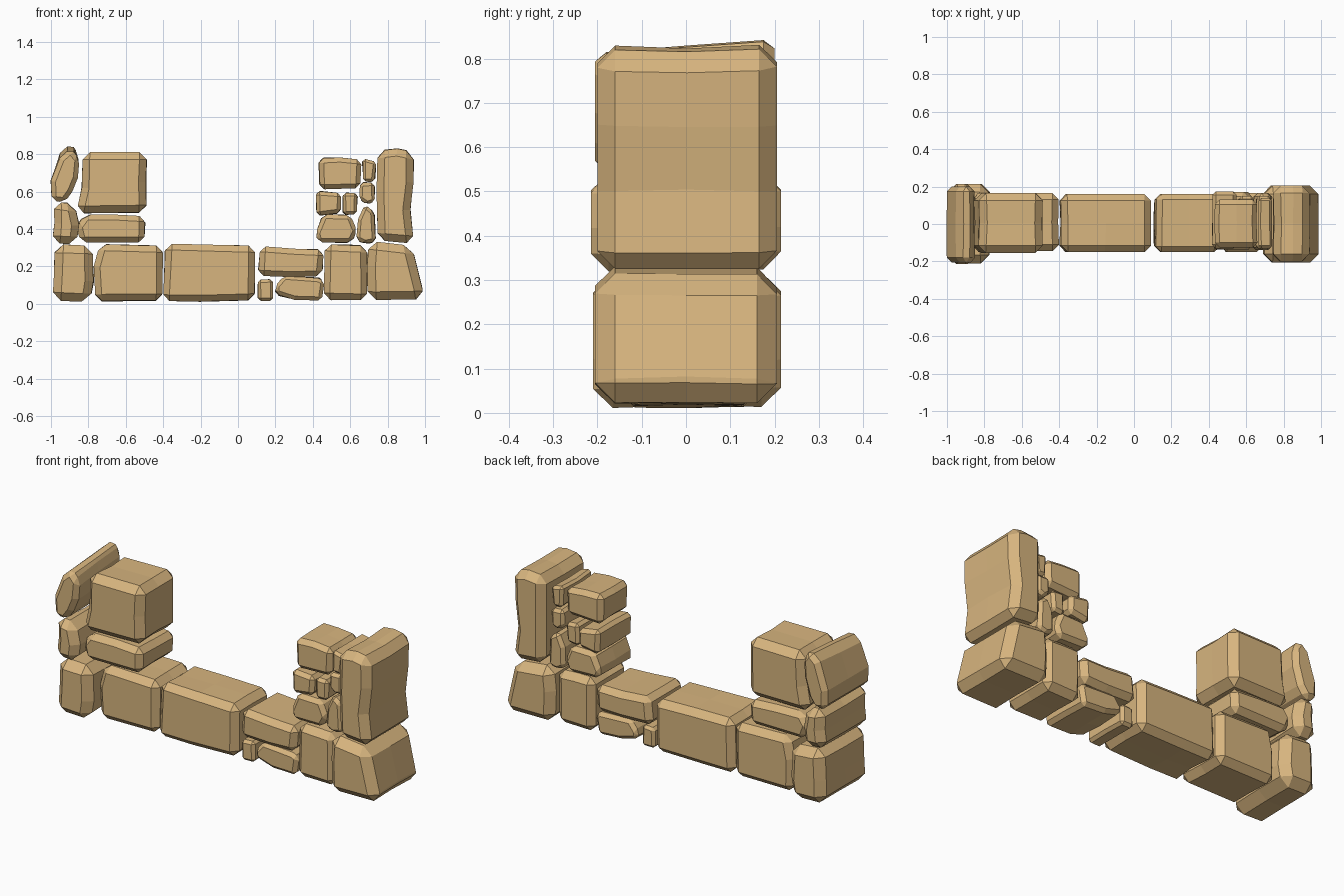
import bpy, bmesh, math, random
from mathutils import Vector

random.seed(4)
sand = bpy.data.materials.new("sandstone")
sand.diffuse_color = (0.68, 0.46, 0.21, 1)


def stone(name, outline, y0, y1, chamfer, waist=0.985, rise=0.0, jitter=0.004):
    """Extrude an (x, z) outline along y in three sections and chamfer its sharp edges."""
    bm = bmesh.new()
    cx = sum(p[0] for p in outline) / len(outline)
    cz = sum(p[1] for p in outline) / len(outline)
    rings = []
    for t, s in ((0, 1), (0.5, waist), (1, 1)):
        ring = []
        for x, z in outline:
            lift = rise * (t - 1) if z > cz else 0
            ring.append(bm.verts.new((cx + (x - cx) * s + random.uniform(-jitter, jitter),
                                      y0 + (y1 - y0) * t,
                                      cz + (z - cz) * s + lift + random.uniform(-jitter, jitter))))
        rings.append(ring)
    n = len(outline)
    for a, b in zip(rings, rings[1:]):
        for i in range(n):
            j = (i + 1) % n
            bm.faces.new((a[i], a[j], b[j], b[i]))
    bm.faces.new(rings[0][::-1])
    bm.faces.new(rings[-1])
    bmesh.ops.recalc_face_normals(bm, faces=bm.faces)
    bm.normal_update()
    sharp = [e for e in bm.edges if e.calc_face_angle(0) > math.radians(35)]
    bmesh.ops.bevel(bm, geom=sharp, offset=chamfer, segments=1, profile=0.5,
                    affect='EDGES', clamp_overlap=True)
    bmesh.ops.recalc_face_normals(bm, faces=bm.faces)
    me = bpy.data.meshes.new(name)
    bm.to_mesh(me)
    bm.free()
    me.materials.append(sand)
    ob = bpy.data.objects.new(name, me)
    bpy.context.collection.objects.link(ob)
    return ob


# bottom course
stone("left_corner_base", [(-.99, .02), (-.79, .01), (-.77, .12), (-.78, .31), (-.98, .32), (-.985, .15)], -.21, .215, .045)
stone("base_block_left", [(-.765, .015), (-.405, .015), (-.40, .31), (-.74, .32), (-.77, .2)], -.145, .165, .035)
stone("base_block_middle", [(-.40, .015), (-.2, .01), (.09, .02), (.095, .31), (-.15, .315), (-.39, .32)], -.15, .16, .035)
stone("base_slab", [(.105, .15), (.3, .145), (.45, .15), (.46, .29), (.3, .295), (.12, .305)], -.15, .16, .03)
stone("base_pebble", [(.105, .015), (.185, .015), (.185, .13), (.105, .13)], -.13, .13, .015)
stone("base_wedge", [(.2, .05), (.3, .025), (.445, .02), (.46, .12), (.43, .14), (.245, .15), (.195, .09)], -.14, .15, .025)
stone("base_block_right", [(.46, .02), (.69, .02), (.69, .31), (.58, .315), (.465, .32)], -.15, .165, .035)
stone("right_corner_base", [(.695, .02), (.995, .02), (.985, .08), (.93, .31), (.70, .335), (.69, .2)], -.205, .205, .05)

# left pillar
stone("left_corner_middle", [(-.995, .325), (-.865, .32), (-.85, .42), (-.875, .535), (-.985, .545), (-.98, .43)], -.215, .215, .04)
stone("left_corner_top", [(-.995, .55), (-.93, .54), (-.885, .60), (-.855, .70), (-.85, .80), (-.895, .86), (-.955, .81), (-1.0, .66)], -.205, .2, .025, rise=.03)
stone("left_slab", [(-.84, .33), (-.5, .33), (-.495, .465), (-.66, .475), (-.82, .475), (-.865, .41)], -.15, .165, .03)
stone("left_large_block", [(-.865, .485), (-.49, .485), (-.49, .65), (-.485, .81), (-.83, .81), (-.84, .62)], -.155, .165, .04)

# right pillar
stone("right_tall_stone", [(.745, .335), (.94, .32), (.92, .5), (.935, .65), (.94, .81), (.85, .83), (.745, .82), (.742, .6)], -.2, .205, .04)
stone("small_stone_bottom", [(.43, .33), (.61, .325), (.635, .39), (.60, .475), (.455, .475), (.415, .375)], -.135, .17, .022)
stone("sliver_bottom", [(.635, .34), (.68, .32), (.735, .33), (.73, .49), (.68, .53), (.645, .45)], -.14, .165, .018)
stone("small_stone_middle", [(.42, .47), (.55, .485), (.55, .59), (.42, .605)], -.13, .175, .02)
stone("pebble_middle", [(.56, .475), (.635, .48), (.64, .59), (.56, .595)], -.125, .15, .016)
stone("sliver_middle", [(.65, .56), (.69, .53), (.73, .55), (.73, .645), (.655, .65)], -.13, .15, .016)
stone("small_stone_top", [(.435, .61), (.65, .62), (.66, .77), (.55, .78), (.43, .78)], -.125, .13, .025)
stone("sliver_top", [(.67, .655), (.73, .65), (.737, .76), (.665, .775)], -.13, .14, .015)
